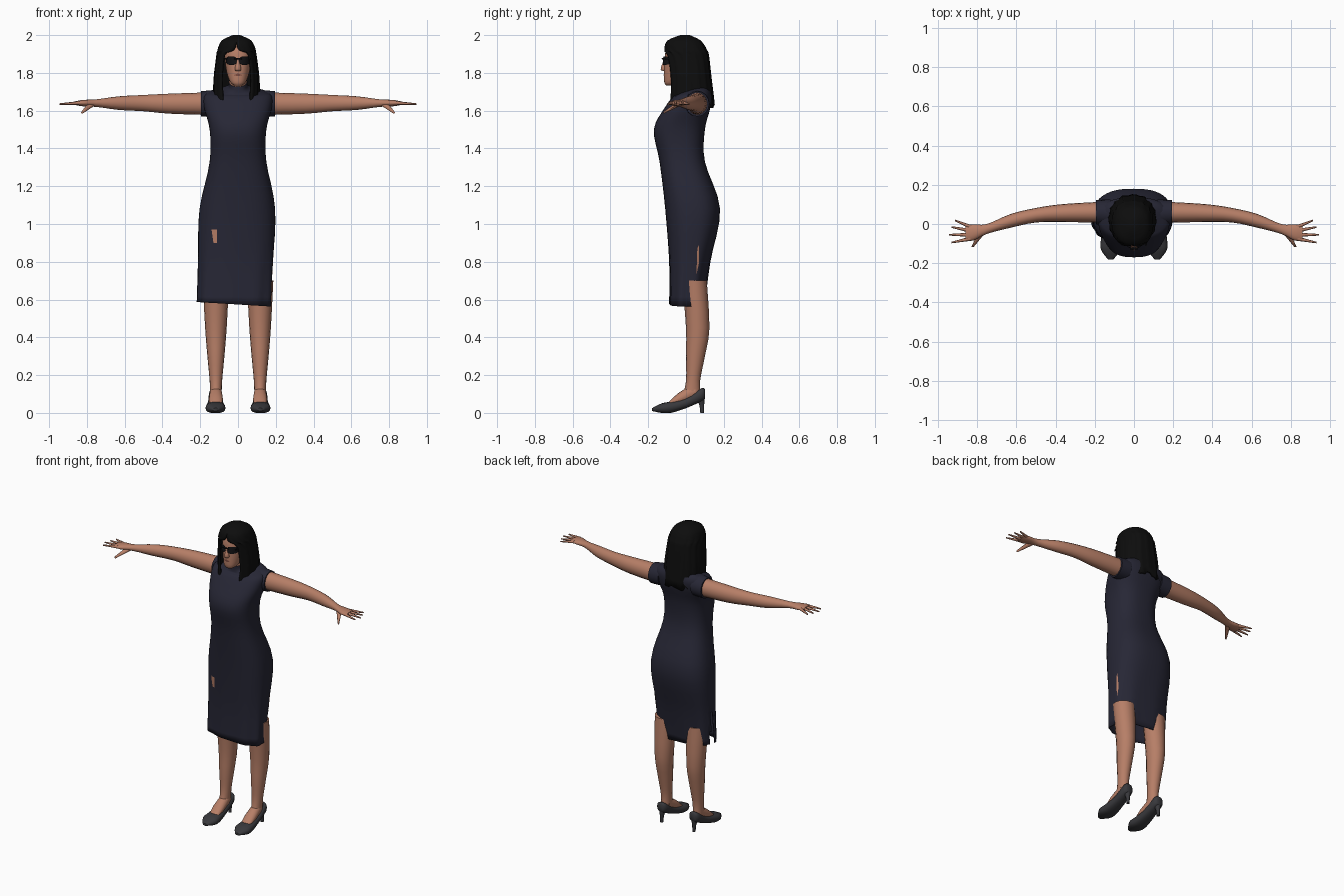
import bpy, bmesh, math, random
from mathutils import Vector
from mathutils.bvhtree import BVHTree

random.seed(4)
cube = bpy.data.objects.get("Cube")
if cube:
    bpy.data.objects.remove(cube)
X, Y, Z = Vector((1, 0, 0)), Vector((0, 1, 0)), Vector((0, 0, 1))


def material(name, red, green, blue):
    made = bpy.data.materials.new(name)
    made.use_nodes = True
    made.diffuse_color = (red, green, blue, 1)
    shader = made.node_tree.nodes["Principled BSDF"]
    shader.inputs["Base Color"].default_value = (red, green, blue, 1)
    return made


SKIN = material("skin", 0.47, 0.21, 0.135)
NAVY = material("navy cloth", 0.02, 0.02, 0.036)
BLACK = material("black hair", 0.004, 0.004, 0.004)
LEATHER = material("charcoal leather", 0.04, 0.04, 0.045)
LENS = material("dark lens", 0.006, 0.006, 0.007)
LIPS = material("lips", 0.2, 0.07, 0.05)


def finish(name, bm, mat):
    bmesh.ops.recalc_face_normals(bm, faces=bm.faces)
    mesh = bpy.data.meshes.new(name)
    bm.to_mesh(mesh)
    bm.free()
    mesh.materials.append(mat)
    ob = bpy.data.objects.new(name, mesh)
    bpy.context.collection.objects.link(ob)
    bpy.ops.object.select_all(action='DESELECT')
    ob.select_set(True)
    bpy.context.view_layer.objects.active = ob
    bpy.ops.object.shade_smooth_by_angle(angle=math.radians(55))
    return ob


def spline(rows, steps=3):
    """Smoothly interpolate rows of numbers, passing through each row."""
    padded = [rows[0], *rows, rows[-1]]
    out = []
    for before, start, end, after in zip(padded, padded[1:], padded[2:], padded[3:]):
        for k in range(steps):
            t = k / steps
            out.append([q + t / 2 * (r - p + t * (2 * p - 5 * q + 4 * r - s + t * (3 * (q - r) + s - p)))
                        for p, q, r, s in zip(before, start, end, after)])
    return out + [rows[-1]]


def oval(angle, square):
    """Point on a unit oval; a lower square value makes it boxier."""
    return [math.copysign(abs(c) ** square, c) for c in (math.cos(angle), math.sin(angle))]


def turns(count):
    return [math.tau * i / count for i in range(count)]


def bridge(bm, loops, closed=True):
    rows = [[bm.verts.new(point) for point in loop] for loop in loops]
    for low, high in zip(rows, rows[1:]):
        for i in range(0 if closed else 1, len(low)):
            bm.faces.new((low[i - 1], low[i], high[i], high[i - 1]))
    return rows


def loft(name, rings, mat, u, v, side=1, count=16, square=1):
    """Rings are (x, y, z, radius along u, radius along v); side mirrors x."""
    loops = []
    for x, y, z, a, b in spline(rings):
        loop = []
        for angle in turns(count):
            c, s = oval(angle, square)
            point = Vector((x * side, y, z)) + u * a * c + v * b * s
            point.z = max(point.z, 0)
            loop.append(point)
        loops.append(loop)
    bm = bmesh.new()
    rows = bridge(bm, loops)
    for end in (rows[0], rows[-1]):
        bm.faces.new(end)
    return finish(name, bm, mat)


def upright(rows, x=0):
    """Turn (z, half width, front, back) into rings."""
    return [(x, (front + back) / 2, z, width, (back - front) / 2) for z, width, front, back in rows]


def lying(rows, x):
    """Turn (y, half width, bottom, top) into rings."""
    return [(x, y, (low + high) / 2, width, (high - low) / 2) for y, width, low, high in rows]


def patch(name, outline, target, ray, mat, lift=0.003):
    """Thin plate laid on a target's surface along a ray."""
    tree = BVHTree.FromPolygons([v.co for v in target.data.vertices],
                                [f.vertices for f in target.data.polygons])
    bm = bmesh.new()
    across = X if ray == Y else Y
    bm.faces.new([bm.verts.new(across * a + Z * b - ray) for a, b in outline])
    bmesh.ops.triangulate(bm, faces=bm.faces)
    bmesh.ops.subdivide_edges(bm, edges=bm.edges, cuts=2, use_grid_fill=True)
    for vert in bm.verts:
        hit = tree.ray_cast(vert.co, ray)[0]
        if hit:
            vert.co = hit - ray * lift
    return finish(name, bm, mat)


# Dress, with soft folds towards a slanting hem and a collar tipped forward
DRESS = [(0.575, 0.2, -0.09, 0.1), (0.8, 0.2, -0.09, 0.13), (1.08, 0.2, -0.11, 0.18),
         (1.33, 0.15, -0.14, 0.1), (1.5, 0.15, -0.17, 0.1), (1.62, 0.18, -0.11, 0.13),
         (1.69, 0.17, -0.06, 0.13), (1.72, 0.06, -0.05, 0.07), (1.75, 0.05, -0.05, 0.06)]
loops = []
for z, width, front, back in spline(DRESS, 4):
    shift = -0.03 * max(0, 1.2 - z)
    fold = 0.07 * max(0, 0.95 - z)
    tilt = min(0.4, max(0, 10 * (z - 1.68)))
    loop = []
    for angle in turns(48):
        c, s = oval(angle, 0.78)
        ripple = 1 - fold * (1 + math.cos(9 * angle))
        x, y = width * c * ripple, (back - front) / 2 * s * ripple
        slant = 0.06 * x if z < 0.6 else 0
        loop.append(Vector((x + shift, y + (front + back) / 2, z + tilt * y - slant)))
    loops.append(loop)
bm = bmesh.new()
bridge(bm, loops)


def in_slit(face):
    middle = face.calc_center_median()
    return middle.x < -0.15 and middle.z < 0.8 and 0.01 < middle.y < 0.04


bmesh.ops.delete(bm, geom=[f for f in bm.faces if in_slit(f)], context='FACES')
dress = finish("dress", bm, NAVY)

# Skin showing through the skirt openings
patch("front_opening", [(-0.14, 0.97), (-0.11, 0.97), (-0.11, 0.9), (-0.13, 0.9)], dress, Y, SKIN)
patch("side_opening", [(0.055, 0.73), (0.07, 0.8), (0.07, 0.89), (0.06, 0.87)], dress, -X, SKIN)
dress.modifiers.new("cloth thickness", 'SOLIDIFY').thickness = 0.006

# Neck and head
loft("neck", [(0, 0.015, 1.64, 0.05, 0.05), (0, 0, 1.8, 0.045, 0.05)], SKIN, X, Y)
HEAD = [(1.733, 0.02, -0.105, -0.06), (1.75, 0.04, -0.115, -0.03), (1.8, 0.06, -0.117, 0.06),
        (1.87, 0.07, -0.114, 0.08), (1.92, 0.07, -0.106, 0.08), (1.96, 0.05, -0.08, 0.06)]
head = loft("head", upright(HEAD), SKIN, X, Y, count=24, square=0.85)
NOSE = [(1.81, 0.01, -0.12, -0.1), (1.82, 0.017, -0.135, -0.1), (1.87, 0.006, -0.118, -0.1)]
loft("nose", upright(NOSE), SKIN, X, Y, count=10)
patch("mouth", [(-0.024, 1.788), (0, 1.782), (0.024, 1.788), (0, 1.797)], head, Y, LIPS)

# Sunglasses
for side, word in ((1, "left"), (-1, "right")):
    lens = []
    for angle in turns(16):
        c, s = oval(angle, 0.7)
        lens.append((side * 0.035 + 0.029 * c, 1.865 + 0.023 * s))
    patch(word + "_lens", lens, head, Y, LENS, lift=0.009)
    loft(word + "_glasses_arm", [(0.06, -0.11, 1.875, 0.004, 0.005), (0.08, -0.02, 1.875, 0.004, 0.005)],
         LENS, X, Z, side, count=6)
loft("glasses_bridge", [(x, -0.125, 1.875, 0.004, 0.004) for x in (-0.02, 0.02)], LENS, Y, Z, count=6)

# Hair: (z, half width, front, back, half opening in degrees), parted around the face
HAIR = [(2, 0.02, -0.03, 0.02, 0), (1.97, 0.08, -0.1, 0.08, 0), (1.92, 0.1, -0.115, 0.11, 5),
        (1.89, 0.105, -0.115, 0.12, 35), (1.76, 0.12, -0.1, 0.135, 37), (1.64, 0.12, -0.1, 0.15, 32)]
loops = []
for z, width, front, back, opening in spline(HAIR):
    gap = math.radians(max(0, opening))
    loop = []
    for i in range(41):
        c, s = oval(gap + (math.tau - 2 * gap) * i / 40, 0.85)
        lock = 1 + 0.025 * math.sin(2 * i) if z < 1.95 else 1
        drop = random.uniform(0, 0.03) if z == HAIR[-1][0] else 0
        loop.append(Vector((width * lock * s - 0.008, (front + back - (back - front) * lock * c) / 2, z - drop)))
    loops.append(loop)
bm = bmesh.new()
bm.faces.new(bridge(bm, loops, closed=False)[0])
bmesh.ops.remove_doubles(bm, verts=bm.verts, dist=0.0005)
hair = finish("hair", bm, BLACK)
hair.modifiers.new("hair thickness", 'SOLIDIFY').thickness = 0.012

SLEEVE = [(0.12, 0.055, 1.64, 0.07, 0.07), (0.195, 0.06, 1.636, 0.063, 0.067)]
ARM = [(0.15, 0.06, 1.637, 0.054, 0.06), (0.36, 0.056, 1.637, 0.046, 0.053), (0.5, 0.045, 1.64, 0.037, 0.043),
       (0.63, 0.016, 1.64, 0.035, 0.036), (0.75, -0.025, 1.64, 0.025, 0.02), (0.82, -0.043, 1.64, 0.041, 0.017),
       (0.86, -0.047, 1.64, 0.038, 0.01)]
THUMB = [(0.775, -0.04, 1.635, 0.02, 0.014), (0.825, -0.118, 1.59, 0.006, 0.006)]
LEG = [(0.7, 0.07, -0.02, 0.11), (0.45, 0.057, 0, 0.124), (0.3, 0.045, 0, 0.1),
       (0.17, 0.033, 0, 0.075), (0.08, 0.03, -0.02, 0.08)]
FOOT = [(-0.1, 0.03, 0.03, 0.05), (-0.04, 0.037, 0.04, 0.105), (0.05, 0.03, 0.07, 0.16)]
SHOE = [(-0.18, 0.015, 0.01, 0.025), (-0.13, 0.05, 0, 0.05), (-0.08, 0.05, 0, 0.06),
        (0, 0.04, 0.025, 0.08), (0.08, 0.035, 0.06, 0.13), (0.1, 0.02, 0.075, 0.125)]
HEEL = [(0, 0.01, 0.075, 0.096), (0.04, 0.012, 0.07, 0.097), (0.085, 0.024, 0.05, 0.1)]

for side, word in ((1, "left"), (-1, "right")):
    # Sleeve, arm and hand
    loft(word + "_sleeve", SLEEVE, NAVY, Y, Z, side)
    loft(word + "_arm", ARM, SKIN, Y, Z, side)
    loft(word + "_thumb", THUMB, SKIN, X, Z, side, count=8)
    for i, finger in enumerate(("index", "middle", "ring", "little")):
        root = 0.02 * i - 0.075
        spread, length = 0.2 * (i - 1), 0.11 - 0.012 * abs(i - 1)
        tip = (0.835 + length * math.cos(spread), root + length * math.sin(spread), 1.635, 0.004, 0.004)
        loft(f"{word}_{finger}_finger", [(0.835, root, 1.641, 0.011, 0.01), tip], SKIN, Y, Z, side, count=8)

    # Leg, foot and high-heeled shoe
    loft(word + "_leg", upright(LEG, 0.117), SKIN, X, Y, side)
    loft(word + "_foot", lying(FOOT, 0.117), SKIN, X, Z, side)
    loft(word + "_shoe", lying(SHOE, 0.119), LEATHER, X, Z, side, square=0.8)
    loft(word + "_heel", upright(HEEL, 0.119), LEATHER, X, Y, side, count=10)
